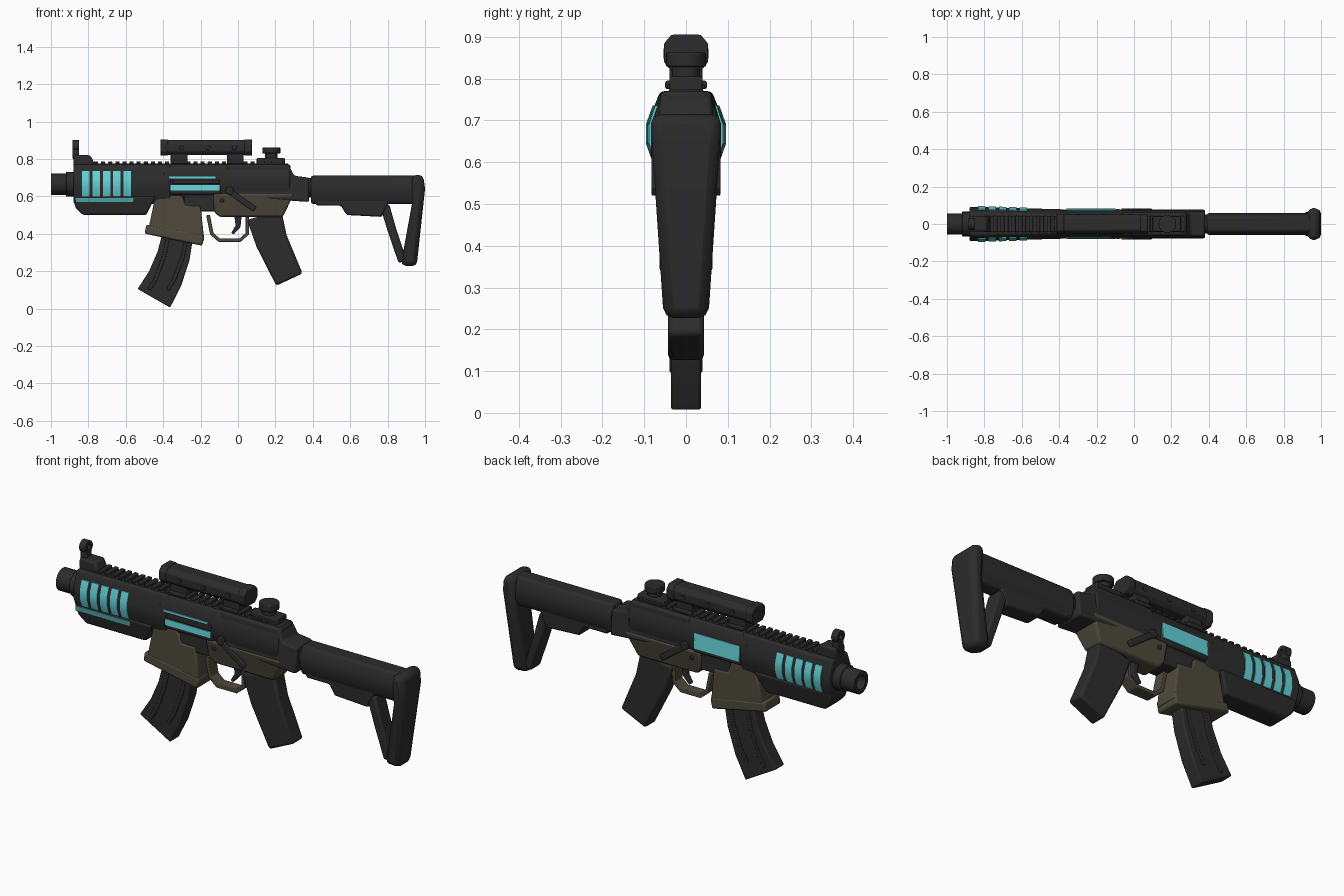
import bpy, bmesh, math
from mathutils import Matrix, Vector

cube = bpy.data.objects.get("Cube")
if cube:
    bpy.data.objects.remove(cube, do_unlink=True)


def material(name, *rgb):
    made = bpy.data.materials.new(name)
    made.use_nodes = True
    made.diffuse_color = (*rgb, 1)
    shader = made.node_tree.nodes["Principled BSDF"]
    shader.inputs["Base Color"].default_value = (*rgb, 1)
    return made


DARK = material("charcoal", .025, .025, .026)
OLIVE = material("olive drab", .077, .068, .045)
CYAN = material("cyan", .13, .65, .69)
TEAL = material("dim teal", .08, .34, .36)
BORE = .665
RAIL = .775
SIDES = (("right", -1), ("left", 1))


def finish(name, bm, mat, bevel):
    """Turn a bmesh into a shaded object with optional softened edges."""
    bmesh.ops.recalc_face_normals(bm, faces=bm.faces)
    mesh = bpy.data.meshes.new(name)
    bm.to_mesh(mesh)
    bm.free()
    mesh.materials.append(mat)
    part = bpy.data.objects.new(name, mesh)
    bpy.context.collection.objects.link(part)
    if bevel:
        modifier = part.modifiers.new("Bevel", "BEVEL")
        modifier.width = bevel
        modifier.segments = 2
        modifier.limit_method = "ANGLE"
        modifier.angle_limit = math.radians(35)
    bpy.ops.object.select_all(action="DESELECT")
    part.select_set(True)
    bpy.context.view_layer.objects.active = part
    bpy.ops.object.shade_smooth_by_angle(angle=math.radians(35))


def bridge(name, first_ring, second_ring, mat, bevel):
    """Join two matching outlines into a closed solid."""
    bm = bmesh.new()
    first = [bm.verts.new(point) for point in first_ring]
    second = [bm.verts.new(point) for point in second_ring]
    bm.faces.new(first)
    bm.faces.new(second)
    for i in range(len(first)):
        bm.faces.new((first[i - 1], first[i], second[i], second[i - 1]))
    finish(name, bm, mat, bevel)


def prism(name, outline, half_width, mat=DARK, bevel=.01, y=0, foot=1):
    """Thicken a side outline; foot scales the width at its lowest point."""
    top = max(z for x, z in outline)
    bottom = min(z for x, z in outline)

    def ring(side):
        for x, z in outline:
            scale = 1 + (foot - 1) * (top - z) / (top - bottom)
            yield x, y + side * half_width * scale, z

    bridge(name, ring(-1), ring(1), mat, bevel)


def box(name, x0, x1, z0, z1, half_width, mat=DARK, bevel=.005, y=0, foot=1):
    prism(name, [(x0, z0), (x1, z0), (x1, z1), (x0, z1)], half_width, mat, bevel, y, foot)


def stroke(name, path, start, end, half_width, mat=DARK, bevel=.005, y=0):
    """Thicken a side path into a strip whose breadth runs from start to end."""
    points = [Vector(p) for p in path]
    last = len(points) - 1
    upper, lower = [], []
    for i, point in enumerate(points):
        along = (points[min(i + 1, last)] - points[max(i - 1, 0)]).normalized()
        offset = Vector((-along.y, along.x)) * (start + (end - start) * i / last) / 2
        upper.append(point + offset)
        lower.append(point - offset)
    prism(name, upper + lower[::-1], half_width, mat, bevel, y)


def hull(name, x0, x1, z0, z1, half_width, chamfer, steep=2, mat=DARK, bevel=.01,
         taper=lambda x: 1):
    """Eight-sided bar along x; steep is the height of a chamfer over its width."""
    inner, drop = half_width - chamfer, chamfer * steep
    half = [(inner, z0), (half_width, z0 + drop), (half_width, z1 - drop), (inner, z1)]
    section = half + [(-y, z) for y, z in reversed(half)]
    rings = [[(x, y * taper(x), z) for y, z in section] for x in (x0, x1)]
    bridge(name, *rings, mat, bevel)


def cylinder(name, centre, radius, depth, turn=Matrix(), bevel=.004):
    bm = bmesh.new()
    bmesh.ops.create_cone(bm, cap_ends=True, segments=24, radius1=radius, radius2=radius,
                          depth=depth, matrix=Matrix.Translation(centre) @ turn)
    finish(name, bm, DARK, bevel)


ALONG_X = Matrix.Rotation(math.pi / 2, 4, "Y")
ALONG_Y = Matrix.Rotation(math.pi / 2, 4, "X")


def tube(name, outer, bore, front, back, z):
    """Spin a rectangular profile about the x direction into an open tube."""
    bm = bmesh.new()
    profile = [(back, outer), (front, outer), (front, bore), (back, bore)]
    verts = [bm.verts.new((x, 0, z + radius)) for x, radius in profile]
    edges = [bm.edges.new((verts[i - 1], verts[i])) for i in range(len(verts))]
    bmesh.ops.spin(bm, geom=verts + edges, cent=(0, 0, z), axis=(1, 0, 0),
                   angle=math.tau, steps=28, use_merge=True)
    finish(name, bm, DARK, 0)


# Muzzle and collar
tube("muzzle", outer=.057, bore=.036, front=-1, back=-.9, z=BORE)
cylinder("muzzle_collar", (-.89, 0, BORE), .066, .06, ALONG_X)


# Handguard, narrowing towards the receiver, with glowing vents
def narrowing(x):
    return 1 - .3 * (x + .87)


hull("handguard", -.88, -.36, .56, .77, .092, chamfer=.03, steep=2.6, taper=narrowing)
prism("handguard_bottom", [(-.88, .6), (-.87, .54), (-.83, .5), (-.49, .5), (-.44, .6)],
      half_width=.078, foot=.7)
for i in range(5):
    front = -.835 + i * .056
    hull("handguard_vent", front, front + .04, .6, .735, .097, chamfer=.016, steep=2.8,
         mat=CYAN, bevel=0, taper=narrowing)
box("handguard_light_strip", -.87, -.56, .567, .592, .006, TEAL, bevel=0, y=-.075)

# Receiver and rear block
hull("upper_receiver", -.4, .28, .58, .77, .073, chamfer=.025)
prism("receiver_rear", [(-.06, .6), (.38, .57), (.38, .7), (.3, .71), (.27, .77), (-.06, .77)],
      half_width=.06, foot=1.3)

# Ejection port: full light panel on the left, two light strips on the right
prism("port_surround", [(-.42, .72), (-.36, .61), (-.09, .61), (-.09, .72)],
      half_width=.07, foot=1.12)
box("port_light_panel", -.36, -.1, .63, .71, .036, CYAN, bevel=0, y=.04, foot=1.2)
box("port_lower_light", -.36, -.1, .63, .66, .039, CYAN, bevel=0, y=-.04, foot=1.05)
box("port_upper_light", -.37, -.12, .694, .705, .037, CYAN, bevel=0, y=-.04)
box("port_cover", -.35, -.1, .666, .69, .006, bevel=.003, y=-.075)

# Lower receiver and magazine well
prism("lower_receiver", [(-.13, .615), (.3, .615), (.24, .49), (-.1, .49), (-.13, .52)],
      half_width=.08, mat=OLIVE, foot=.65)
prism("magazine_well", [(-.44, .61), (-.3, .61), (-.28, .55), (-.2, .55), (-.18, .36), (-.48, .42)],
      half_width=.062, mat=OLIVE)
stroke("magazine_well_lip", [(-.495, .425), (-.185, .365)], start=.05, end=.06,
       half_width=.064, mat=OLIVE, bevel=.01)
box("receiver_bridge", -.29, -.1, .52, .62, half_width=.058)

# Curved magazine with raised ribs
curve = [(-.32, .4), (-.345, .28), (-.39, .16)]
stroke("magazine", curve + [(-.45, .055)], start=.165, end=.2, half_width=.036, bevel=.006)
for shift in (-.05, .05):
    stroke("magazine_rib", [(x + shift, z) for x, z in curve + [(-.425, .1)]],
           start=.02, end=.02, half_width=.039, bevel=.003)

# Trigger, guard and grip
stroke("trigger_guard", [(-.16, .5), (-.14, .4), (-.1, .365), (.01, .365), (.05, .4), (.05, .5)],
       start=.02, end=.02, half_width=.03, mat=OLIVE, bevel=.003)
stroke("trigger", [(0, .5), (0, .44), (-.03, .4)], start=.04, end=.015, half_width=.012)
stroke("grip", [(.14, .5), (.18, .36), (.275, .155)], start=.19, end=.155,
       half_width=.043, bevel=.012)

# Selector levers, pivots and pins on both sides
for side, sign in SIDES:
    face = sign * .074
    stroke(side + "_selector_lever", [(-.05, .63), (.09, .53)], start=.03, end=.03,
           half_width=.009, y=face)
    cylinder(side + "_selector_pivot", (-.045, face, .63), .022, .02, ALONG_Y)
    cylinder(side + "_receiver_pin", (-.085, face, .577), .011, .01, ALONG_Y)

# Stock: tube, underside step, strut and flared butt around an open window
cylinder("stock_collar", (.38, 0, .645), .052, .06, ALONG_X)
hull("stock_tube", .39, .97, .56, .71, .058, chamfer=.02)
prism("stock_underside", [(.4, .6), (.42, .55), (.55, .55), (.58, .5), (.77, .49), (.82, .6)],
      half_width=.045)
stroke("stock_strut", [(.785, .55), (.82, .43), (.88, .25)], start=.05, end=.045,
       half_width=.042, bevel=.01)
prism("butt_plate", [(.93, .715), (.99, .715), (1, .64), (.955, .225), (.87, .23), (.93, .56)],
      half_width=.086, bevel=.025, foot=.62)

# Top rail with evenly spaced teeth
box("top_rail", -.8, .27, .76, RAIL, half_width=.042)
for i in range(27):
    front = -.77 + i * .038
    box("rail_tooth", front, front + .022, RAIL, RAIL + .012, half_width=.044, bevel=.003)

# Front sight: base, post and ring
prism("front_sight_base", [(-.88, .76), (-.88, .82), (-.79, .82), (-.76, .76)], half_width=.04)
box("front_sight_post", -.885, -.85, .8, .855, half_width=.024)
tube("front_sight_ring", outer=.031, bore=.014, front=-.885, back=-.85, z=.87)

# Optic with end frames, clamped mounts and screws
hull("optic_body", -.41, .07, .82, .902, .051, chamfer=.018, steep=1.2, bevel=.005)
for front in (-.415, .035):
    hull("optic_end_frame", front, front + .04, .818, .905, .053, chamfer=.018, steep=1.2,
         bevel=.004)
for front in (-.36, -.06):
    box("optic_mount", front, front + .09, RAIL, .83, half_width=.04)
    box("mount_clamp", front, front + .09, RAIL, .795, half_width=.05)
for side, sign in SIDES:
    for x in (-.3, -.16, -.02):
        cylinder(side + "_optic_screw", (x, sign * .05, .86), .012, .008, ALONG_Y, bevel=.002)

# Rear sight: base, neck and drum
drum_x = .178
box("rear_sight_base", .1, .25, .76, .805, half_width=.04)
cylinder("rear_sight_neck", (drum_x, 0, .815), .034, .05)
cylinder("rear_sight_drum", (drum_x, 0, .845), .048, .034)
